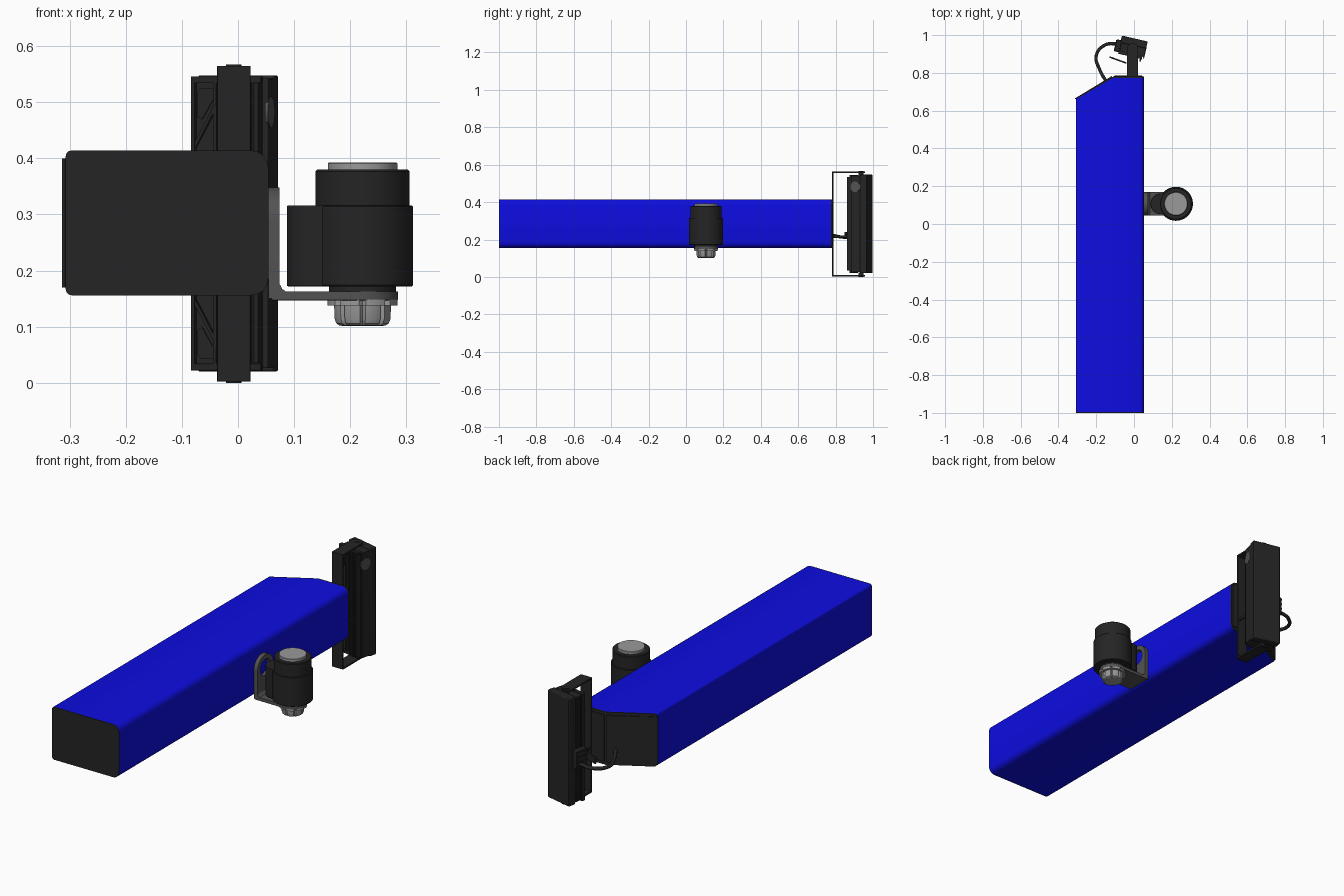
import bpy, bmesh
from math import sin, cos, pi, radians
from mathutils import Matrix, Vector

if "Cube" in bpy.data.objects:
    bpy.data.objects.remove(bpy.data.objects["Cube"])


def material(name, r, g, b):
    m = bpy.data.materials.new(name)
    m.diffuse_color = (r, g, b, 1)
    m.use_nodes = True
    m.node_tree.nodes["Principled BSDF"].inputs["Base Color"].default_value = m.diffuse_color
    return m


BLACK = material("black", 0.018, 0.018, 0.018)
BLUE = material("blue", 0.004, 0.004, 0.75)
STEEL = material("steel", 0.085, 0.085, 0.085)
SILVER = material("silver", 0.32, 0.32, 0.32)


def finish(name, bm, mat, bevel=0, matrix=None, segments=2):
    bmesh.ops.recalc_face_normals(bm, faces=bm.faces)
    me = bpy.data.meshes.new(name)
    bm.to_mesh(me)
    bm.free()
    ob = bpy.data.objects.new(name, me)
    bpy.context.collection.objects.link(ob)
    me.materials.append(mat)
    if matrix:
        ob.matrix_world = matrix
    if bevel:
        b = ob.modifiers.new("bevel", 'BEVEL')
        b.width, b.segments, b.limit_method = bevel, segments, 'ANGLE'
    bpy.ops.object.select_all(action='DESELECT')
    ob.select_set(True)
    bpy.context.view_layer.objects.active = ob
    bpy.ops.object.shade_smooth_by_angle(angle=radians(35))
    return ob


def box(name, x, y, z, mat, bevel=0.002, matrix=None):
    bm = bmesh.new()
    bmesh.ops.create_cube(bm, size=1)
    for v in bm.verts:
        v.co = [a[0] + (c + 0.5) * (a[1] - a[0]) for a, c in zip((x, y, z), v.co)]
    return finish(name, bm, mat, bevel, matrix)


def prism(name, pts, axis, lo, hi, mat, bevel=0, matrix=None):
    """Extrude a 2D outline along one axis."""
    bm = bmesh.new()

    def at(p, d):
        c = list(p)
        c.insert(axis, d)
        return bm.verts.new(c)
    face = bm.faces.new([at(p, lo) for p in pts])
    new = bmesh.ops.extrude_face_region(bm, geom=[face])["geom"]
    shift = Vector((0, 0, 0))
    shift[axis] = hi - lo
    bmesh.ops.translate(bm, verts=[g for g in new if isinstance(g, bmesh.types.BMVert)], vec=shift)
    return finish(name, bm, mat, bevel, matrix)


def lathe(name, profile, centre, mat, flutes=0, depth=0.0, n=64, bevel=0):
    """Spin (radius, z) points round a vertical axis, optionally fluted."""
    bm = bmesh.new()
    rings = []
    for r, z in profile:
        ring = []
        for i in range(n):
            a = 2 * pi * i / n
            k = r - (depth if flutes and cos(flutes * a) > 0.75 else 0)
            ring.append(bm.verts.new((centre[0] + k * cos(a), centre[1] + k * sin(a), z)))
        rings.append(ring)
    for a, b in zip(rings, rings[1:]):
        for i in range(n):
            j = (i + 1) % n
            bm.faces.new((a[i], a[j], b[j], b[i]))
    bm.faces.new(rings[0])
    bm.faces.new(rings[-1])
    return finish(name, bm, mat, bevel)


def arc(cx, cy, r, a0, a1, n=8):
    return [(cx + r * cos(radians(a0 + (a1 - a0) * i / n)),
             cy + r * sin(radians(a0 + (a1 - a0) * i / n))) for i in range(n + 1)]


# Long beam: rounded section, its rear left corner cut off at an angle
KX = -0.11
section = ([(KX, 0.156)] + arc(0.024, 0.186, 0.03, -90, 0, 4) + arc(0.024, 0.384, 0.03, 0, 90, 4)
           + [(KX, 0.414)] + arc(-0.297, 0.404, 0.01, 90, 180, 3) + arc(-0.297, 0.166, 0.01, 180, 270, 3))


def rear(x, off=0.0):
    return 0.78 + off + min(0, x - KX) * 0.575


def beam_piece(name, front, back, mat):
    bm = bmesh.new()
    a = [bm.verts.new((x, front(x), z)) for x, z in section]
    b = [bm.verts.new((x, back(x), z)) for x, z in section]
    n = len(section)
    for i in range(n):
        j = (i + 1) % n
        bm.faces.new((a[i], a[j], b[j], b[i]))
    k = section.index((KX, 0.414))
    for ring in (a, b):
        bm.faces.new(ring[:k + 1])
        bm.faces.new(ring[k:] + ring[:1])
    finish(name, bm, mat)


beam_piece("beam_shell", lambda x: -0.996, lambda x: rear(x, -0.006), BLUE)
beam_piece("front_end_cap", lambda x: -1.0, lambda x: -0.996, BLACK)
beam_piece("rear_end_cap", lambda x: rear(x, -0.006), rear, BLACK)
slant = [(-0.314, 0.664), (-0.308, 0.661), (-0.115, 0.772), (-0.118, 0.783)]
prism("slanted_access_plate", slant, 2, 0.17, 0.40, BLACK)

# C-shaped yoke carrying the lamp head
YX = (-0.037, 0.022)
box("yoke_spine", YX, (0.78, 0.788), (0.002, 0.565), BLACK)
box("yoke_base_plate", (-0.105, 0.045), (0.779, 0.785), (0.17, 0.40), BLACK)
arm = [(YX[1], 0.782)] + arc(-0.0075, 0.928, 0.0295, 0, 180, 12) + [(YX[0], 0.782)]
for label, z in (("top", 0.557), ("bottom", 0.002)):
    prism("yoke_arm_" + label, arm, 2, z, z + 0.008, BLACK)
for label, z0, z1 in (("top", 0.54, 0.567), ("bottom", 0.0, 0.025)):
    lathe("yoke_pivot_" + label, [(0.014, z0), (0.014, z1)], (-0.0075, 0.935), BLACK, n=24)

# Lamp head, built in its own frame and turned slightly
HEAD = Matrix.Translation((-0.007, 0.933, 0)) @ Matrix.Rotation(radians(-13), 4, 'Z')
box("head_body", (-0.064, 0.066), (-0.034, 0.03), (0.026, 0.542), BLACK, 0.003, HEAD)
box("head_glass_housing", (-0.07, 0.07), (0.012, 0.05), (0.02, 0.548), BLACK, 0.004, HEAD)
box("head_side_panel", (0.06, 0.07), (-0.036, 0.014), (0.026, 0.542), BLACK, 0.002, HEAD)
for i, x in enumerate((-0.068, -0.028)):
    box("head_frame_rail_%d" % i, (x, x + 0.007), (-0.048, -0.03), (0.022, 0.546), BLACK, 0.001, HEAD)
for i, x in enumerate((0.012, 0.032, 0.05)):
    box("head_heat_fin_%d" % i, (x, x + 0.009), (-0.062, -0.03), (0.035, 0.535), BLACK, 0.001, HEAD)
for i, y in enumerate((-0.022, -0.002)):
    box("head_left_rib_%d" % i, (-0.07, -0.06), (y, y + 0.006), (0.03, 0.538), BLACK, 0.001, HEAD)
for label, s in (("top", 1), ("bottom", -1)):
    zz = lambda d: 0.284 + s * d
    box("head_frame_end_" + label, (-0.068, 0.06), (-0.048, -0.03),
        (min(zz(0.25), zz(0.262)), max(zz(0.25), zz(0.262))), BLACK, 0.001, HEAD)
    prism("head_diagonal_rib_" + label,
          [(-0.066, zz(0.125)), (-0.066, zz(0.137)), (-0.026, zz(0.212)), (-0.026, zz(0.2))],
          1, -0.045, -0.03, BLACK, 0, HEAD)
    prism("head_slot_pad_" + label,
          [(-0.058, zz(0.19)), (-0.058, zz(0.235)), (-0.052, zz(0.241)), (-0.03, zz(0.241)),
           (-0.03, zz(0.22)), (-0.05, zz(0.185))], 1, -0.038, -0.03, BLACK, 0, HEAD)
sensor = arc(-0.014, 0.482, 0.028, 0, 360, 32)[:-1]
prism("head_side_sensor", sensor, 0, 0.066, 0.0715, STEEL, 0, HEAD)

# Control box and struts on the head
box("control_box", (-0.09, -0.06), (-0.04, 0.025), (0.2, 0.29), BLACK, 0.003, HEAD)
for i in range(4):
    z = 0.205 + 0.024 * i
    box("control_box_rib_%d" % i, (-0.094, -0.088), (-0.038, 0.022), (z, z + 0.006), BLACK, 0, HEAD)
STRUT = Matrix.Translation((-0.085, 0.868, 0)) @ Matrix.Rotation(radians(-20), 4, 'Z')
box("control_strut", (-0.048, 0.048), (-0.004, 0.004), (0.205, 0.24), BLACK, 0.001, STRUT)
for i, x in enumerate((-0.03, 0.008)):
    box("support_strut_%d" % i, (x, x + 0.008), (0.782, 0.9), (0.209, 0.221), BLACK, 0.001)

# Cable looping from the control box into the slanted plate
cu = bpy.data.curves.new("power_cable", 'CURVE')
cu.dimensions = '3D'
cu.bevel_depth, cu.bevel_resolution, cu.resolution_u = 0.0085, 4, 10
path = [(-0.085, 0.955, 0.225), (-0.155, 0.947, 0.215), (-0.2, 0.89, 0.212),
        (-0.183, 0.82, 0.215), (-0.145, 0.75, 0.235)]
sp = cu.splines.new('BEZIER')
sp.bezier_points.add(len(path) - 1)
for p, co in zip(sp.bezier_points, path):
    p.co = co
    p.handle_left_type = p.handle_right_type = 'AUTO'
cu.use_fill_caps = True
cu.materials.append(BLACK)
bpy.context.collection.objects.link(bpy.data.objects.new("power_cable", cu))

# L-bracket on the beam's right side: arched plate with a round hole, plus shelf
C = (0.222, 0.107)
arch = [(C[1] - 0.062, 0.15), (C[1] + 0.062, 0.15)] + arc(C[1], 0.286, 0.062, 0, 180, 24)
plate = prism("bracket_arch", arch, 0, 0.054, 0.074, STEEL)
hole = prism("bracket_hole_cutter", arc(C[1], 0.286, 0.04, 0, 360, 40)[:-1], 0, 0.03, 0.1, STEEL)
hole.hide_render = True
hole.hide_set(True)
cut = plate.modifiers.new("hole", 'BOOLEAN')
cut.operation, cut.object, cut.solver = 'DIFFERENCE', hole, 'EXACT'
shelf = [(0.06, C[1] - 0.062)] + arc(C[0], C[1], 0.063, -90, 90, 24) + [(0.06, C[1] + 0.062)]
prism("bracket_shelf", shelf, 2, 0.147, 0.163, STEEL, 0.001)
prism("bracket_fillet", [(0.072, 0.16), (0.09, 0.16), (0.079, 0.167), (0.072, 0.18)], 1,
      C[1] - 0.062, C[1] + 0.062, STEEL)

# Cylindrical unit on the bracket
lathe("unit_neck", [(0.06, 0.16), (0.06, 0.174)], C, BLACK)
lathe("unit_lower_body", [(0.088, 0.172), (0.09, 0.174), (0.09, 0.314), (0.088, 0.316)], C, BLACK)
lathe("unit_upper_body", [(0.084, 0.31), (0.084, 0.377), (0.081, 0.38)], C, BLACK)
lathe("unit_top_disc", [(0.062, 0.375), (0.062, 0.391), (0.06, 0.393)], C, SILVER)
side = [(0.222, C[1] + 0.055)] + arc(0.142, C[1], 0.055, 90, 270, 24) + [(0.222, C[1] - 0.055)]
prism("unit_side_housing", side, 2, 0.172, 0.316, BLACK, 0.002)

# Fluted clamp knob underneath
lathe("knob_flange", [(0.063, 0.138), (0.063, 0.148)], C, SILVER, flutes=8, depth=0.006)
lathe("knob_grip", [(0.03, 0.101), (0.041, 0.102), (0.047, 0.106), (0.05, 0.114), (0.051, 0.14)],
      C, SILVER, flutes=8, depth=0.006)
